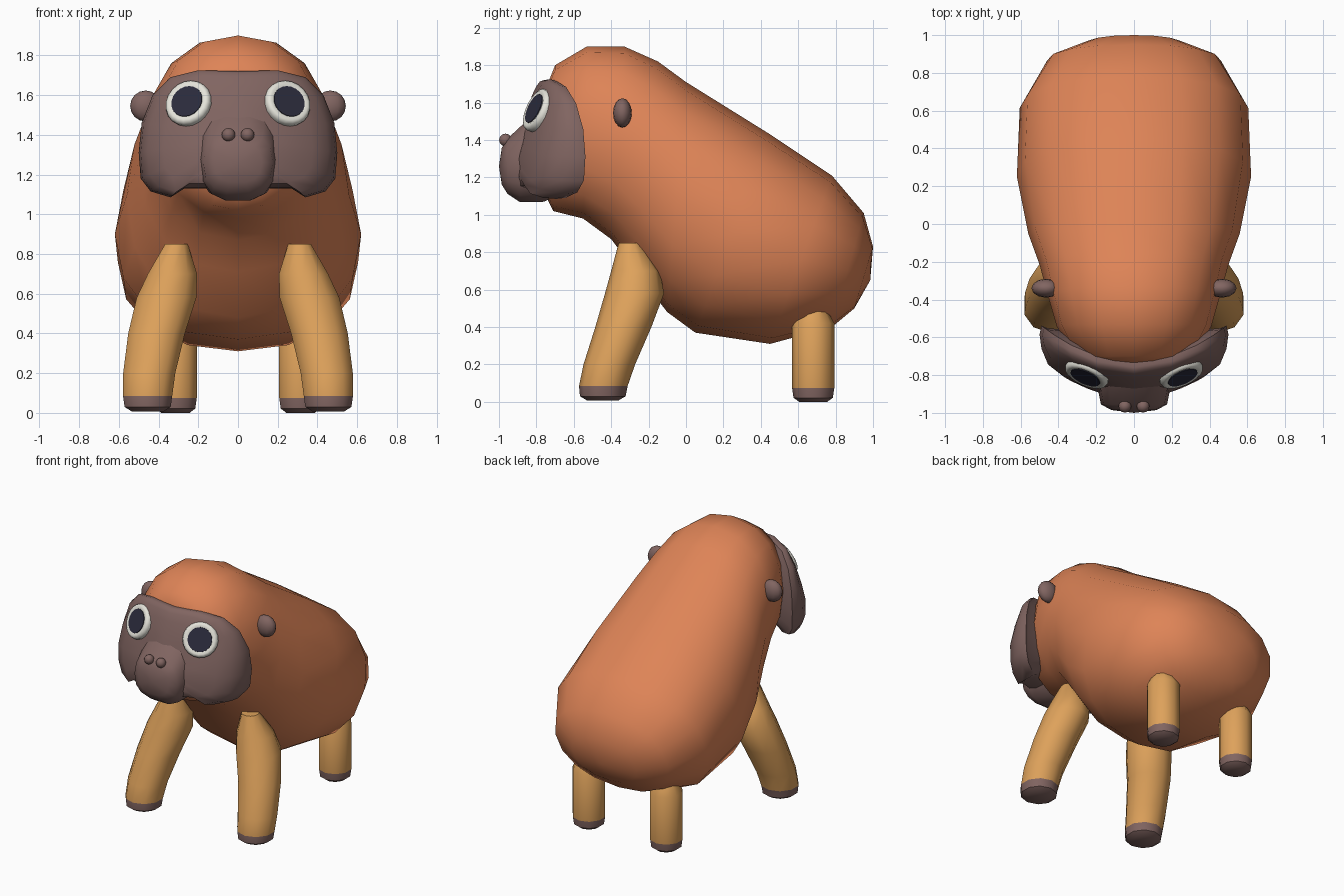
import bpy, bmesh, math
from mathutils import Vector

if "Cube" in bpy.data.objects:
    bpy.data.objects.remove(bpy.data.objects["Cube"])


def material(name, rgb):
    m = bpy.data.materials.new(name)
    m.use_nodes = True
    m.diffuse_color = (*rgb, 1)
    m.node_tree.nodes["Principled BSDF"].inputs["Base Color"].default_value = (*rgb, 1)
    return m


FUR = material("orange_fur", (0.73, 0.23, 0.095))
TAN = material("tan_limb", (0.73, 0.36, 0.105))
SKIN = material("brown_skin", (0.22, 0.13, 0.12))
WHITE = material("eye_white", (0.78, 0.77, 0.70))
DARK = material("dark_pupil", (0.024, 0.024, 0.045))


def finish(name, bm, mats, angle=50):
    bmesh.ops.recalc_face_normals(bm, faces=bm.faces)
    me = bpy.data.meshes.new(name)
    bm.to_mesh(me)
    bm.free()
    for m in mats:
        me.materials.append(m)
    ob = bpy.data.objects.new(name, me)
    bpy.context.collection.objects.link(ob)
    bpy.ops.object.select_all(action='DESELECT')
    ob.select_set(True)
    bpy.context.view_layer.objects.active = ob
    bpy.ops.object.shade_smooth_by_angle(angle=math.radians(angle))
    return ob


def loft(name, rings, mats, start=None, end=None, rule=None, angle=50):
    """Skin closed rings; each end gets a fan to a pole or a flat cap."""
    bm = bmesh.new()
    loops = [[bm.verts.new(p) for p in r] for r in rings]
    n = len(loops[0])
    for a, b in zip(loops, loops[1:]):
        for i in range(n):
            j = (i + 1) % n
            bm.faces.new((a[i], a[j], b[j], b[i]))
    for ring, pole in ((loops[0], start), (loops[-1], end)):
        if pole is None:
            bm.faces.new(ring)
        else:
            tip = bm.verts.new(pole)
            for i in range(n):
                bm.faces.new((ring[i], ring[(i + 1) % n], tip))
    if rule:
        for f in bm.faces:
            f.material_index = rule(f.calc_center_median())
    return finish(name, bm, mats, angle)


def section(top, bottom, width, n=16, power=2.2):
    """Rounded ring spanning two points of the side outline."""
    t, b = Vector((0, *top)), Vector((0, *bottom))
    mid, half = (t + b) / 2, (t - b) / 2
    ring = []
    for i in range(n):
        a = 2 * math.pi * i / n
        c, s = math.cos(a), math.sin(a)
        ring.append(mid + Vector((math.copysign(abs(c) ** (2 / power), c) * width, 0, 0))
                    + half * math.copysign(abs(s) ** (2 / power), s))
    return ring


def ellipsoid(name, centre, size, mat, u=12, v=8):
    bm = bmesh.new()
    bmesh.ops.create_uvsphere(bm, u_segments=u, v_segments=v, radius=1)
    bmesh.ops.scale(bm, vec=size, verts=bm.verts)
    bmesh.ops.translate(bm, vec=centre, verts=bm.verts)
    return finish(name, bm, [mat], 60)


# Body: one slanted loft from forehead to rump
body = [
    ((-.74, 1.70), (-.76, 1.12), .20), ((-.70, 1.80), (-.71, 1.02), .32),
    ((-.53, 1.90), (-.55, .98), .41), ((-.33, 1.90), (-.40, .87), .46),
    ((-.15, 1.82), (-.28, .71), .50), ((0, 1.71), (-.10, .48), .56),
    ((.45, 1.43), (.05, .37), .62), ((.78, 1.21), (.45, .31), .605),
    ((.95, 1.01), (.78, .40), .46), ((1.0, .83), (.90, .50), .26),
]
loft("body", [section(*s) for s in body], [FUR], (0, -.76, 1.4), (0, .985, .65))

# Face mask: rings of a scaled outline, wrapped around the head
half = [(0, 1.72), (.20, 1.725), (.34, 1.69), (.43, 1.60), (.485, 1.46), (.50, 1.31),
        (.49, 1.18), (.44, 1.115), (.34, 1.085), (.27, 1.13), (.12, 1.13), (0, 1.13)]
outline = half + [(-x, z) for x, z in half[-2:0:-1]]


def mask_ring(scale, depth, lean):
    ring = []
    for x, z in outline:
        x, z = x * scale, 1.4 + (z - 1.4) * scale
        slope = min(.07, .3 * (1.55 - z)) * lean
        ring.append((x, -.72 + .8 * x * x - depth - slope, z))
    return ring


mask = [(.92, 0, 0), (.98, .01, 0), (1, .05, .2), (.98, .09, .6),
        (.91, .12, 1), (.75, .13, 1), (.4, .13, 1)]
loft("face_mask", [mask_ring(*r) for r in mask], [SKIN], (0, -.6, 1.4), (0, -.9, 1.4))

# Muzzle
muzzle = [((-.66, 1.62), (-.68, 1.10), .24), ((-.78, 1.58), (-.76, 1.065), .21),
          ((-.87, 1.49), (-.89, 1.065), .19), ((-.955, 1.41), (-.955, 1.11), .175),
          ((-.985, 1.36), (-.985, 1.16), .12)]
loft("muzzle", [section(*s, n=14, power=2.6) for s in muzzle], [SKIN],
     end=(0, -1, 1.26))


def limb(name, path, sides=10):
    """Tube of horizontal rings (x, y, z, radius) with a skin-coloured foot."""
    rings = [[(x + r * math.cos(2 * math.pi * (i + .5) / sides),
               y + r * math.sin(2 * math.pi * (i + .5) / sides), z)
              for i in range(sides)] for x, y, z, r in path]
    loft(name, rings, [TAN, SKIN], rule=lambda c: int(c.z < .08), angle=40)


def eye(name, side):
    normal = Vector((side * .37, -.84, .40)).normalized()
    turn = normal.to_track_quat('Z', 'Y')
    centre = Vector((side * .25, -.795, 1.56))

    def disc(profile, n=20):
        return [[centre + turn @ Vector((r * math.cos(2 * math.pi * i / n),
                                         r * math.sin(2 * math.pi * i / n), h))
                 for i in range(n)] for r, h in profile]
    # Rounded white rim with a flat pupil inside it
    loft(name + "_white", disc([(.115, -.05), (.122, 0), (.115, .018), (.10, .025),
                                (.085, .02)]), [WHITE])
    loft(name + "_pupil", disc([(.084, .018), (.083, .024)]), [DARK])


# Paired parts
for label, s in (("left", 1), ("right", -1)):
    limb(label + "_front_leg", [
        (s * .455, -.445, .008, .085), (s * .455, -.445, .03, .122), (s * .455, -.442, .085, .13),
        (s * .447, -.41, .20, .138), (s * .41, -.335, .40, .15), (s * .36, -.275, .58, .158),
        (s * .33, -.27, .70, .13), (s * .31, -.30, .85, .06)])
    limb(label + "_back_leg", [
        (s * .315, .68, 0, .075), (s * .315, .68, .022, .105), (s * .315, .68, .075, .113),
        (s * .315, .68, .42, .113), (s * .315, .68, .49, .075)])
    ellipsoid(label + "_ear", (s * .465, -.34, 1.545), (.078, .05, .078), SKIN)
    ellipsoid(label + "_nostril", (s * .048, -.965, 1.40), (.034, .034, .034), SKIN)
    eye(label + "_eye", s)
